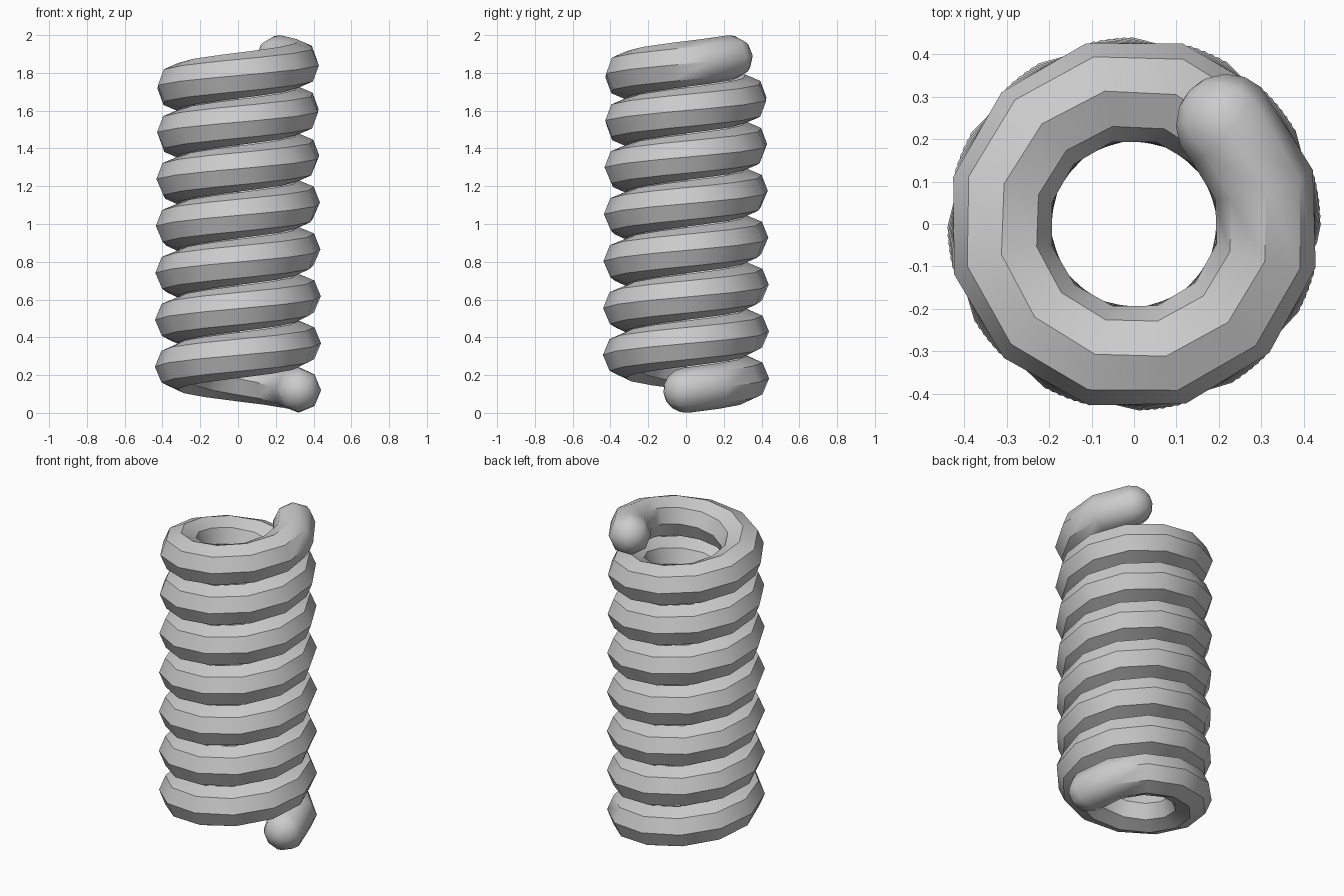
import bpy, bmesh, math
from mathutils import Vector

if "Cube" in bpy.data.objects:
    bpy.data.objects.remove(bpy.data.objects["Cube"])

R, r = 0.32, 0.12            # coil radius, wire radius
SIDES, STEPS, CAP = 8, 85, 4
TOTAL = math.radians(7 * 360 + 47)
Z0, Z1 = r, 2 - r


def frame(a):
    """Centre, outward, tangent and upward directions on the helix."""
    out = Vector((math.cos(a), math.sin(a), 0))
    rise = (Z1 - Z0) / TOTAL
    tan = Vector((-R * math.sin(a), R * math.cos(a), rise)).normalized()
    return out * R + Vector((0, 0, Z0 + rise * a)), out, tan, out.cross(tan)


bm = bmesh.new()


def ring(a, shift=0.0, rad=r):
    c, out, tan, up = frame(a)
    c = c + tan * shift
    return [bm.verts.new(c + (out * math.cos(t) + up * math.sin(t)) * rad)
            for t in (2 * math.pi * k / SIDES for k in range(SIDES))]


# rings: rounded start, coil body, rounded end
lats = [math.pi / 2 * i / CAP for i in range(1, CAP)]
rings = [ring(0, -r * math.sin(l), r * math.cos(l)) for l in reversed(lats)]
first = len(rings)
rings += [ring(TOTAL * i / STEPS) for i in range(STEPS + 1)]
last = len(rings) - 1
rings += [ring(TOTAL, r * math.sin(l), r * math.cos(l)) for l in lats]

for a, b in zip(rings, rings[1:]):
    for k in range(SIDES):
        j = (k + 1) % SIDES
        bm.faces.new((a[k], a[j], b[j], b[k]))

# poles of the two rounded ends
for a, rg, s in ((0, rings[0], -1), (TOTAL, rings[-1], 1)):
    c, _, tan, _ = frame(a)
    pole = bm.verts.new(c + tan * r * s)
    for k in range(SIDES):
        bm.faces.new((rg[k], rg[(k + 1) % SIDES], pole))

bmesh.ops.recalc_face_normals(bm, faces=bm.faces)
for f in bm.faces:
    f.smooth = True
# crisp ridges along the wire, soft ends
for i in range(first + 1, last - 1):
    for k in range(SIDES):
        bm.edges.get((rings[i][k], rings[i + 1][k])).smooth = False

mesh = bpy.data.meshes.new("coil_spring")
bm.to_mesh(mesh)
bm.free()
bpy.context.collection.objects.link(bpy.data.objects.new("coil_spring", mesh))
